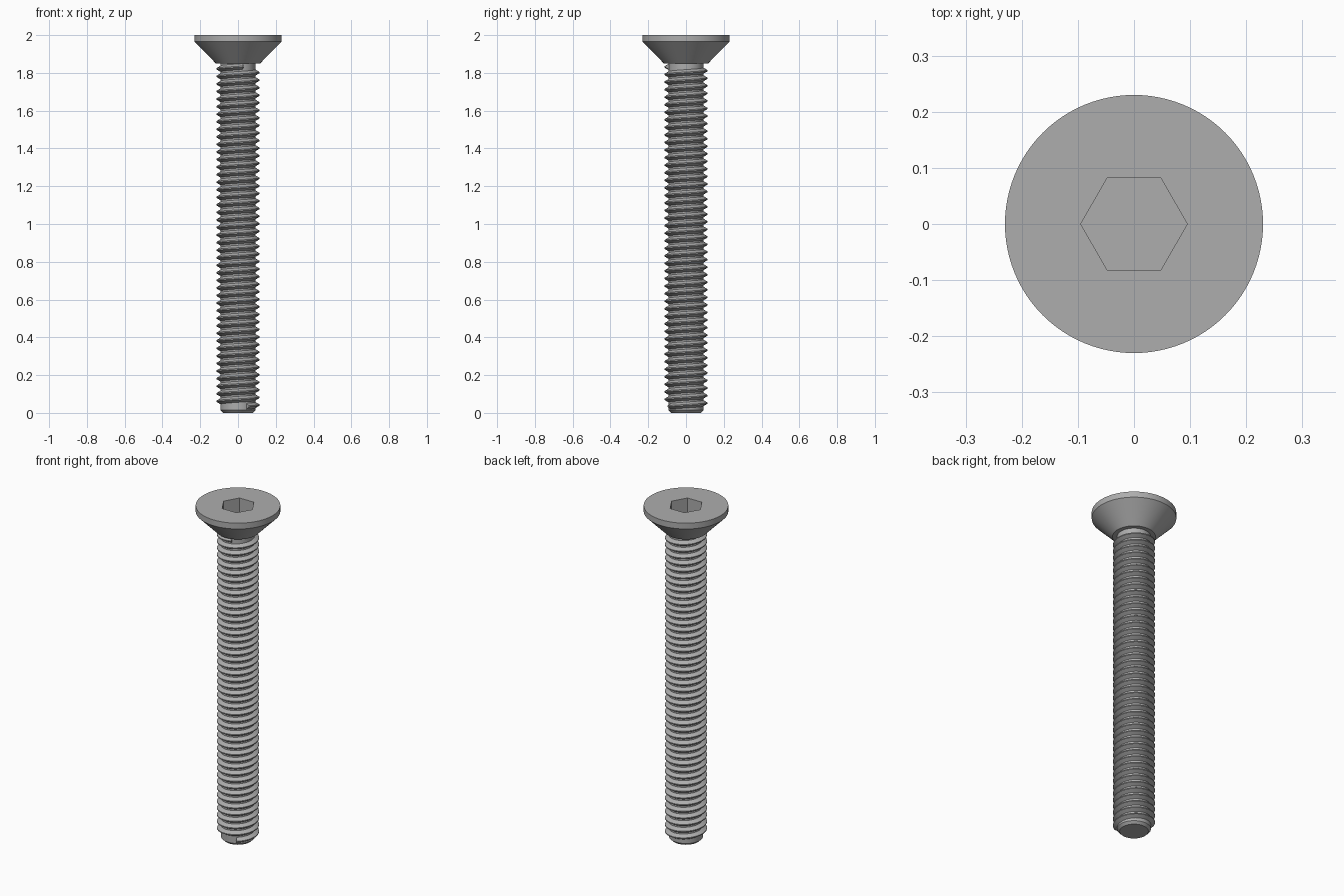
import bpy, bmesh, math
from mathutils import Vector

cube = bpy.data.objects.get("Cube")
if cube:
    bpy.data.objects.remove(cube)

steel = bpy.data.materials.new("grey_steel")
steel.use_nodes = True
GREY = (0.42, 0.42, 0.42, 1)
steel.diffuse_color = GREY
steel.node_tree.nodes["Principled BSDF"].inputs["Base Color"].default_value = GREY

SIDES = 96


def finish(bm, name):
    bmesh.ops.recalc_face_normals(bm, faces=bm.faces[:])
    mesh = bpy.data.meshes.new(name)
    bm.to_mesh(mesh)
    bm.free()
    mesh.materials.append(steel)
    obj = bpy.data.objects.new(name, mesh)
    bpy.context.collection.objects.link(obj)
    bpy.ops.object.select_all(action='DESELECT')
    obj.select_set(True)
    bpy.context.view_layer.objects.active = obj
    bpy.ops.object.shade_smooth_by_angle(angle=math.radians(25))
    return obj


def ring(bm, radius, z, sides=SIDES):
    return [bm.verts.new((radius * math.cos(math.tau * i / sides),
                          radius * math.sin(math.tau * i / sides), z))
            for i in range(sides)]


def bridge(bm, a, b):
    n = len(a)
    for i in range(n):
        j = (i + 1) % n
        bm.faces.new((a[i], a[j], b[j], b[i]))


def loop_edges(bm, loop):
    return [bm.edges.get((v, loop[i - 1])) for i, v in enumerate(loop)]


def lathe(bm, profile):
    rings = [ring(bm, r, z) for r, z in profile]
    for a, b in zip(rings, rings[1:]):
        bridge(bm, a, b)
    return rings


# Countersunk head with a hexagonal socket
bm = bmesh.new()
rings = lathe(bm, [(0.117, 1.85), (0.23, 1.965), (0.23, 2.0)])
bm.faces.new(rings[0])
socket_top = ring(bm, 0.095, 2.0, 6)
socket_floor = ring(bm, 0.095, 1.9, 6)
bridge(bm, socket_top, socket_floor)
bm.faces.new(socket_floor)
bmesh.ops.triangle_fill(bm, use_beauty=True, normal=Vector((0, 0, 1)),
                        edges=loop_edges(bm, rings[-1]) + loop_edges(bm, socket_top))
finish(bm, "head")

# Plain core with a chamfered tip
bm = bmesh.new()
rings = lathe(bm, [(0.078, 0), (0.092, 0.014), (0.092, 1.852)])
bm.faces.new(rings[0])
bm.faces.new(rings[-1])
finish(bm, "shank")

# Right-handed helical thread, swept from a trapezoid section
PITCH, TURNS, STEPS = 0.04, 44.95, 48
section = [(0.09, -0.017), (0.114, -0.003), (0.114, 0.003), (0.09, 0.017)]
bm = bmesh.new()
previous = first = None
count = round(TURNS * STEPS)
for i in range(count + 1):
    turn = i / STEPS
    angle = math.tau * turn - math.radians(60)
    z = 0.035 + PITCH * turn
    current = [bm.verts.new((r * math.cos(angle), r * math.sin(angle), z + dz))
               for r, dz in section]
    if previous:
        bridge(bm, previous, current)
    else:
        first = current
    previous = current
bm.faces.new(first)
bm.faces.new(previous)
finish(bm, "thread")
